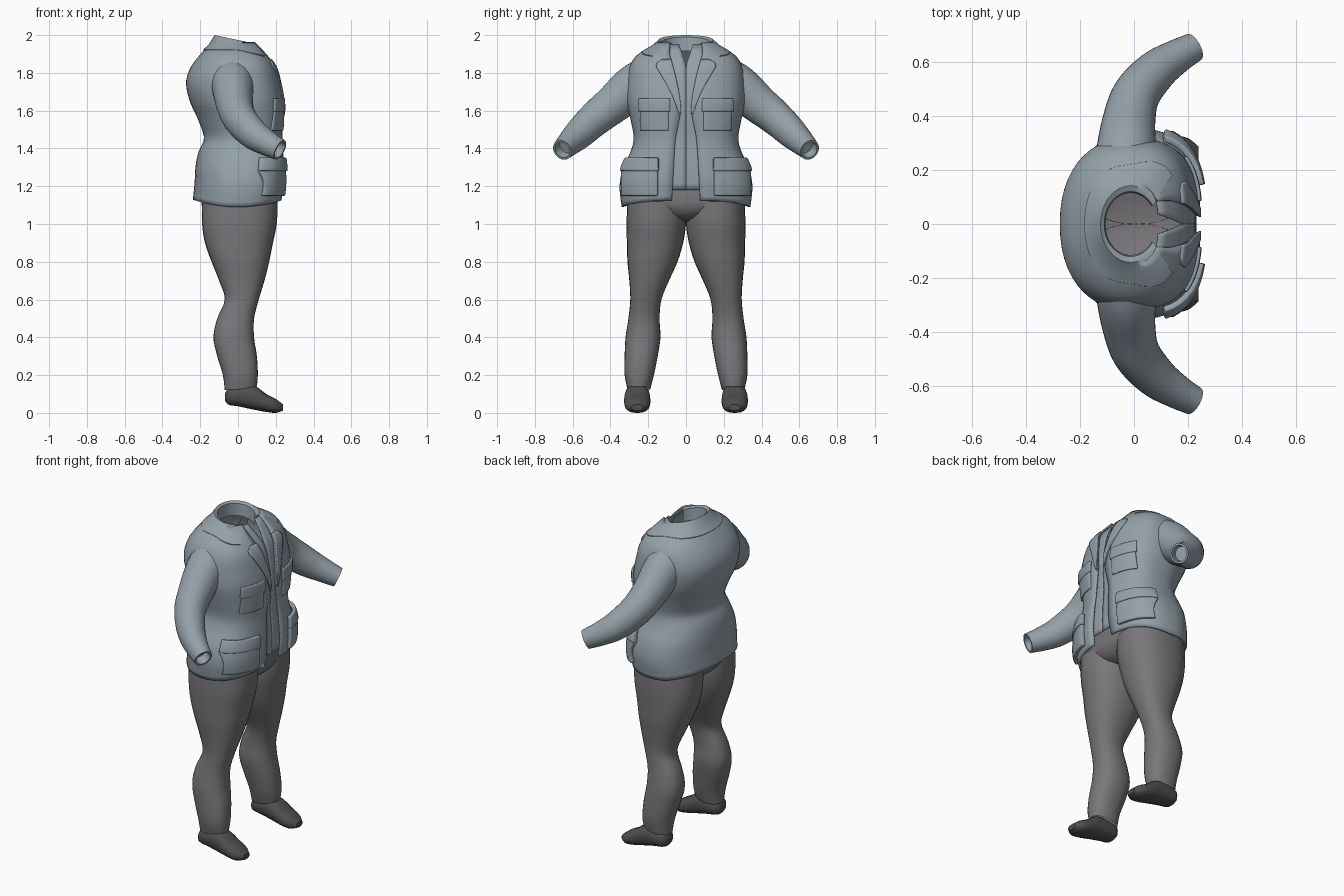
import bpy, bmesh, math
from mathutils import Vector

cube = bpy.data.objects.get("Cube")
if cube:
    bpy.data.objects.remove(cube, do_unlink=True)


def material(name, rgb):
    m = bpy.data.materials.new(name)
    m.use_nodes = True
    m.diffuse_color = (*rgb, 1)
    m.node_tree.nodes["Principled BSDF"].inputs["Base Color"].default_value = (*rgb, 1)
    m.node_tree.nodes["Principled BSDF"].inputs["Roughness"].default_value = 0.8
    return m


CLOTH = material("blue grey cloth", (0.295, 0.355, 0.395))
TROUSER = material("warm grey cloth", (0.19, 0.182, 0.19))
LEATHER = material("dark grey leather", (0.08, 0.077, 0.08))


def sample(table, key):
    """Smoothly interpolate the rows of a table on its first column."""
    last = len(table) - 1
    key = min(max(key, table[0][0]), table[last][0])
    i = max(j for j in range(last) if table[j][0] <= key)
    a, b = table[i], table[i + 1]
    before, after = table[max(i - 1, 0)], table[min(i + 2, last)]
    h = b[0] - a[0]
    s = (key - a[0]) / h
    out = []
    for c in range(1, len(a)):
        ma = (b[c] - before[c]) / (b[0] - before[0]) * h
        mb = (after[c] - a[c]) / (after[0] - a[0]) * h
        out.append(a[c] * (2*s**3 - 3*s*s + 1) + ma * (s**3 - 2*s*s + s)
                   + b[c] * (3*s*s - 2*s**3) + mb * (s**3 - s*s))
    return out


def span(a, b, n):
    return [a + (b - a) * i / (n - 1) for i in range(n)]


def loft(name, rings, mat, closed=True, cap_start=False, cap_end=False, thick=0, bevel=0):
    bm = bmesh.new()
    rows = [[bm.verts.new(p) for p in ring] for ring in rings]
    n = len(rows[0])
    for r, s in zip(rows, rows[1:]):
        for i in range(n if closed else n - 1):
            j = (i + 1) % n
            bm.faces.new((r[i], r[j], s[j], s[i]))
    if cap_start:
        bm.faces.new(rows[0])
    if cap_end:
        bm.faces.new(rows[-1])
    bmesh.ops.recalc_face_normals(bm, faces=bm.faces[:])
    mesh = bpy.data.meshes.new(name)
    bm.to_mesh(mesh)
    bm.free()
    mesh.materials.append(mat)
    ob = bpy.data.objects.new(name, mesh)
    bpy.context.collection.objects.link(ob)
    if thick:
        mod = ob.modifiers.new("Thickness", 'SOLIDIFY')
        mod.thickness, mod.offset = thick, 0
    if bevel:
        mod = ob.modifiers.new("Soft edge", 'BEVEL')
        mod.width, mod.segments = bevel, 2
    bpy.ops.object.select_all(action='DESELECT')
    bpy.context.view_layer.objects.active = ob
    ob.select_set(True)
    bpy.ops.object.shade_smooth_by_angle(angle=math.radians(45))


def power(v, e):
    return math.copysign(abs(v) ** e, v)


def oval(x0, x1, y0, y1, z, n=2.3, count=28):
    """Horizontal rounded section between the given limits."""
    ts = [math.tau * i / count for i in range(count)]
    return [Vector(((x0 + x1) / 2 + (x1 - x0) / 2 * power(math.cos(t), 2 / n),
                    (y0 + y1) / 2 + (y1 - y0) / 2 * power(math.sin(t), 2 / n), z)) for t in ts]


# Torso outline: height, back, front, half width
TORSO = [(1.08, -.235, .225, .335), (1.2, -.225, .24, .347), (1.3, -.22, .24, .328),
         (1.38, -.205, .235, .29), (1.45, -.175, .23, .272), (1.55, -.205, .235, .288),
         (1.65, -.25, .235, .31), (1.75, -.27, .217, .31), (1.83, -.245, .195, .295),
         (1.89, -.20, .155, .258), (1.93, -.165, .12, .195), (1.96, -.13, .095, .145)]
# Jacket front edge: height, distance from the middle
EDGE = [(1.08, .075), (1.3, .065), (1.45, .055), (1.6, .03), (1.75, .05), (1.9, .085), (1.96, .085)]
FRONT, BACK = 2.8, 2.2


def on_torso(t, z, off=0):
    back, front, w = sample(TORSO, z)
    e = 2 / (FRONT if math.cos(t) > 0 else BACK)
    return Vector(((back + front) / 2 + ((front - back) / 2 + off) * power(math.cos(t), e),
                   (w + off) * power(math.sin(t), e), z))


def angle_at(y, z):
    w = sample(TORSO, z)[2]
    return math.asin(min(y / w, .97) ** (FRONT / 2))


def patch(name, z0, z1, inner, outer, off, thick, side, bevel=0, rows=14, cols=8):
    """Cloth panel that follows the front of the torso between two edge rules."""
    rings = []
    for z in span(z0, z1, rows):
        ring = [on_torso(t, z, off) for t in span(angle_at(inner(z), z), angle_at(outer(z), z), cols)]
        rings.append([Vector((p.x, p.y * side, p.z)) for p in ring])
    loft(name, rings, CLOTH, closed=False, thick=thick, bevel=bevel)


# Jacket body, open down the front, with a hem that rises front and back
rings = []
for z in span(1.09, 1.96, 36):
    t0 = angle_at(sample(EDGE, z)[0], z)
    ring = [on_torso(t, z) for t in span(t0, math.tau - t0, 49)]
    for p in ring:
        p.z += max(0, 1.3 - z) / .21 * .7 * p.x * p.x
    rings.append(ring)
loft("jacket_body", rings, CLOTH, closed=False, thick=.01)

# Collar: falls outside, rolls over the top and goes into the neck
rings = [[] for _ in range(6)]
for t in span(.6, math.tau - .6, 41):
    c, s = math.cos(t), math.sin(t)
    low = 1.918 - .04 * max(c, 0)
    rings[0].append(on_torso(t, low, .004))
    rings[1].append(on_torso(t, low + .006, .013))
    rings[2].append(on_torso(t, 1.948, .012))
    for ring, hx, hy, drop in zip(rings[3:], (.112, .098, .094), (.142, .12, .115), (0, .008, .08)):
        x = -.012 + hx * c
        ring.append(Vector((x, hy * s, 1.974 - .21 * x - drop)))
loft("collar", rings, CLOTH, closed=False)

LAPEL = [(1.58, .034), (1.7, .08), (1.8, .135), (1.845, .155), (1.87, .12)]
ARM = [(0, -.03, .19, 1.77, .122), (.15, -.028, .275, 1.727, .117), (.32, -.018, .385, 1.635, .103),
       (.48, .008, .478, 1.56, .093), (.68, .08, .565, 1.478, .082), (.85, .155, .618, 1.428, .068),
       (1, .222, .655, 1.392, .057)]
LEG = [(.12, -.07, .10, .19, .31), (.2, -.08, .105, .17, .325), (.3, -.11, .10, .15, .325),
       (.4, -.13, .085, .135, .32), (.5, -.11, .085, .14, .305), (.6, -.07, .11, .13, .295),
       (.7, -.10, .14, .09, .30), (.8, -.14, .165, .045, .31), (.9, -.175, .185, .015, .313),
       (1, -.19, .205, 0, .315), (1.12, -.19, .21, 0, .31)]
# Shoe sections: length, half width, sole, top
SHOE = [(-.07, .03, .065, .1), (-.055, .053, .045, .13), (0, .063, .035, .145), (.06, .066, .022, .15),
        (.1, .069, .014, .137), (.15, .069, .005, .1), (.2, .06, 0, .074), (.238, .03, .012, .045)]

for side, word in ((1, "left"), (-1, "right")):
    # Shirt half with the open neck slit
    patch(word + "_shirt_front", 1.18, 1.95, lambda z: max(0, (z - 1.84) * .36),
          lambda z: sample(EDGE, z)[0] + .035, -.013, .006, side, rows=24)
    # Lapel
    patch(word + "_lapel", 1.58, 1.87, lambda z: sample(EDGE, z)[0] - .004,
          lambda z: sample(LAPEL, z)[0], .008, .009, side, rows=18)
    # Pockets with flaps: lower edge, upper edge, inner side, outer side, thickness
    for place, z0, z1, y0, y1, deep in (("breast", 1.495, 1.63, .09, .235, .013),
                                        ("waist", 1.15, 1.315, .145, .325, .024)):
        patch(f"{word}_{place}_pocket", z0, z1, lambda z: y0, lambda z: y1,
              deep / 2, deep, side, .005)
        patch(f"{word}_{place}_flap", z1 - .035, z1 + .035, lambda z: y0 - .008,
              lambda z: y1 + .006, deep * .8, deep, side, .005, rows=6)

    # Sleeve, with the cuff turned inward at the wrist
    steps = [(k, 1, 0) for k in span(0, 1, 26)] + [(1, .8, 0), (1, .72, .05)]
    rings = []
    for k, scale, inset in steps:
        x, y, z, r = sample(ARM, k)
        ahead, behind = sample(ARM, min(k + .02, 1)), sample(ARM, max(k - .02, 0))
        along = (Vector(ahead[:3]) - Vector(behind[:3])).normalized()
        u = along.cross(Vector((0, 0, 1))).normalized()
        v = u.cross(along)
        mid = Vector((x, y, z)) - along * inset
        ring = [mid + (u * math.cos(a) * .95 + v * math.sin(a)) * r * scale
                for a in [math.tau * i / 24 for i in range(24)]]
        rings.append([Vector((p.x, p.y * side, p.z)) for p in ring])
    loft(word + "_sleeve", rings, CLOTH, cap_end=True)

    # Trouser leg, its hem lifted over the instep
    rings = []
    for z in span(.12, 1.12, 36):
        back, front, inner, outer = sample(LEG, z)
        ring = oval(back, front, inner * side, outer * side, z)
        for p in ring:
            p.z += max(0, .2 - z) * 2.5 * max(0, p.x)
        rings.append(ring)
    loft(word + "_trouser_leg", rings, TROUSER)

    # Shoe
    rings = []
    for x in span(-.07, .238, 20):
        w, low, high = sample(SHOE, x)
        rings.append([Vector((x, .258 * side + w * power(math.cos(a), .85),
                              (low + high) / 2 + (high - low) / 2 * power(math.sin(a), .85)))
                      for a in [math.tau * i / 20 for i in range(20)]])
    loft(word + "_shoe", rings, LEATHER, cap_start=True, cap_end=True)

# Trouser seat joining the legs, open at the waist
SEAT = [(1.015, -.08, .1, .03), (1.035, -.15, .165, .11), (1.08, -.188, .2, .24),
        (1.12, -.192, .208, .3), (1.21, -.185, .2, .3)]
rings = []
for z in span(1.015, 1.21, 12):
    back, front, w = sample(SEAT, z)
    rings.append(oval(back, front, -w, w, z, 2.5))
loft("trouser_seat", rings, TROUSER, cap_start=True)
